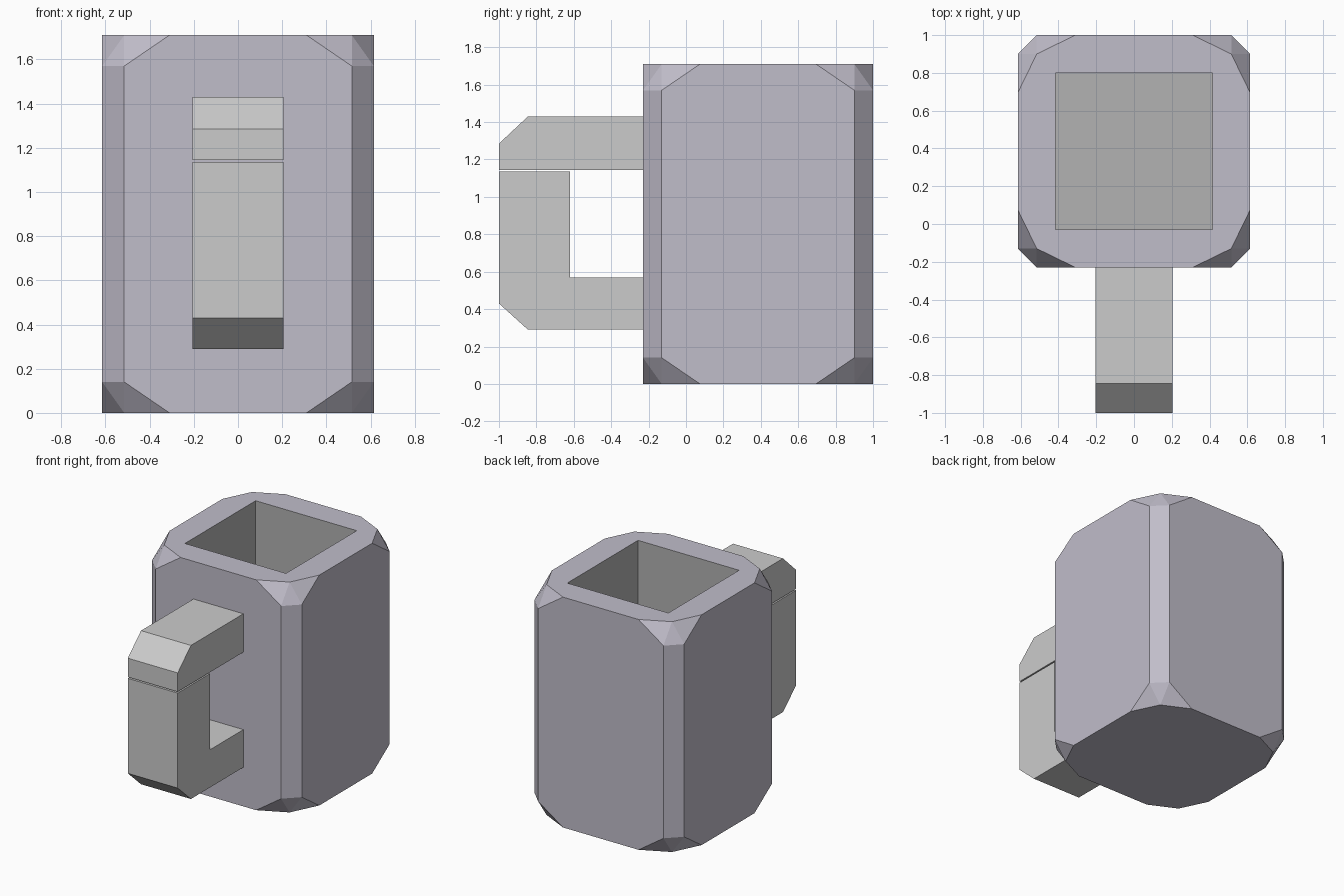
import bpy, bmesh

if "Cube" in bpy.data.objects:
    bpy.data.objects.remove(bpy.data.objects["Cube"])

W, D, H = 0.615, 0.615, 1.71      # body half width, half depth, height
CY = 0.385                        # body centre in y
WALL, FLOOR = 0.2, 0.2


def finish(bm, name, material=None):
    bmesh.ops.recalc_face_normals(bm, faces=bm.faces[:])
    mesh = bpy.data.meshes.new(name)
    bm.to_mesh(mesh)
    bm.free()
    obj = bpy.data.objects.new(name, mesh)
    bpy.context.collection.objects.link(obj)
    if material:
        mesh.materials.append(material)
    return obj


def colour(name, rgb):
    m = bpy.data.materials.new(name)
    m.diffuse_color = (*rgb, 1)
    m.use_nodes = True
    m.node_tree.nodes["Principled BSDF"].inputs["Base Color"].default_value = m.diffuse_color
    return m


def extrude_profile(name, pts, half):
    """Extrude a (y, z) side profile along x."""
    bm = bmesh.new()
    face = bm.faces.new([bm.verts.new((-half, y, z)) for y, z in pts])
    new = bmesh.ops.extrude_face_region(bm, geom=[face])["geom"]
    moved = [v for v in new if isinstance(v, bmesh.types.BMVert)]
    bmesh.ops.translate(bm, vec=(2 * half, 0, 0), verts=moved)
    return finish(bm, name)


# Cup body: box with bevelled uprights and faceted corners, as a convex hull
bm = bmesh.new()
corner = [(0.31, D, 0), (W - 0.1, D - 0.1, 0), (W, 0.31, 0),
          (W - 0.1, D, 0.14), (W, D - 0.1, 0.14)]
for x, y, z in corner:
    for sx in (-1, 1):
        for sy in (-1, 1):
            for zz in (z, H - z):
                bm.verts.new((sx * x, CY + sy * y, zz))
bmesh.ops.convex_hull(bm, input=bm.verts[:])
bmesh.ops.dissolve_limit(bm, angle_limit=0.01, verts=bm.verts[:], edges=bm.edges[:])
body = finish(bm, "cup_body", colour("pale_violet", (0.53, 0.51, 0.59)))

# Square cavity, grey inside
bm = bmesh.new()
bmesh.ops.create_cube(bm, size=1)
depth = H - FLOOR + 0.2
for v in bm.verts:
    v.co.x *= 2 * (W - WALL)
    v.co.y = v.co.y * 2 * (D - WALL) + CY
    v.co.z = (v.co.z + 0.5) * depth + FLOOR
cutter = finish(bm, "cavity_cutter", colour("grey_lining", (0.445, 0.445, 0.445)))
cutter.hide_render = True
cutter.hide_set(True)
mod = body.modifiers.new("cavity", 'BOOLEAN')
mod.operation = 'DIFFERENCE'
mod.solver = 'EXACT'
mod.material_mode = 'TRANSFER'
mod.object = cutter

# Handle: upper bar and lower hook with a narrow gap between them
front = CY - D
extrude_profile("handle_top", [(front, 1.145), (-1, 1.145), (-1, 1.285),
                               (-0.845, 1.43), (front, 1.43)], 0.205)
extrude_profile("handle_hook", [(front, 0.29), (-0.845, 0.29), (-1, 0.43), (-1, 1.135),
                                (-0.62, 1.135), (-0.62, 0.57), (front, 0.57)], 0.205)
